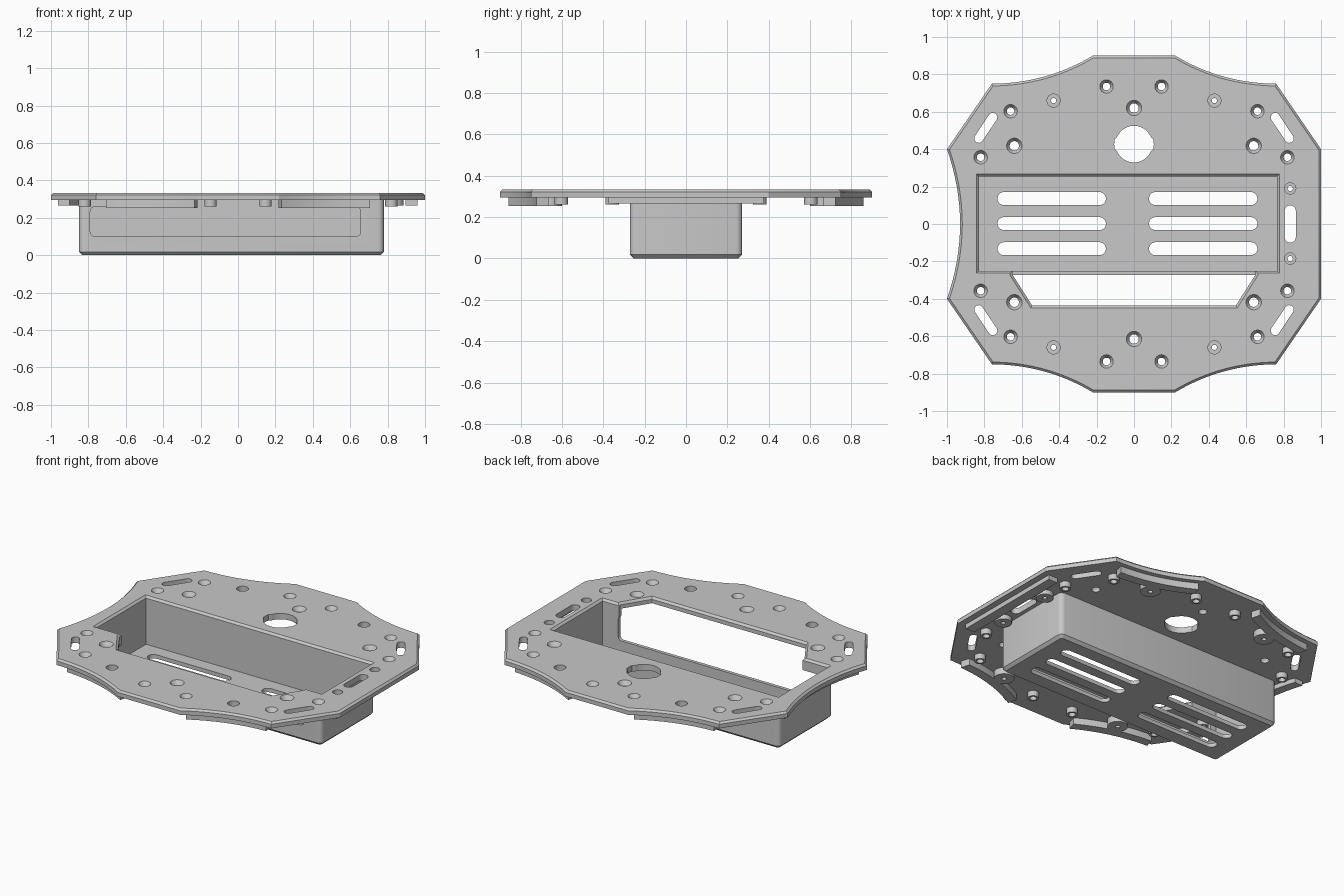
import bpy, bmesh, math
from mathutils import Vector, Matrix

cube = bpy.data.objects.get("Cube")
if cube:
    bpy.data.objects.remove(cube, do_unlink=True)

grey = bpy.data.materials.new("plain grey")
grey.use_nodes = True
colour = (0.58, 0.58, 0.58, 1)
grey.diffuse_color = colour
grey.node_tree.nodes["Principled BSDF"].inputs["Base Color"].default_value = colour

TOP, UNDER, OVER = 0.333, 0.295, 0.345


# ---- outline helpers (all counter-clockwise) ----
def circle(x, y, r, n=32):
    return [Vector((x + r * math.cos(math.tau * i / n), y + r * math.sin(math.tau * i / n)))
            for i in range(n)]


def rect(x0, y0, x1, y1):
    return [Vector(p) for p in ((x0, y0), (x1, y0), (x1, y1), (x0, y1))]


def round_rect(x0, y0, x1, y1, r, n=8):
    pts = []
    for k, (cx, cy) in enumerate(((x1 - r, y1 - r), (x0 + r, y1 - r), (x0 + r, y0 + r), (x1 - r, y0 + r))):
        for i in range(n + 1):
            a = (k + i / n) * math.pi / 2
            pts.append(Vector((cx + r * math.cos(a), cy + r * math.sin(a))))
    return pts


def slot(a, b, r, n=10):
    a, b = Vector(a), Vector(b)
    ang = math.atan2(b.y - a.y, b.x - a.x)
    pts = []
    for c, start in ((b, ang - math.pi / 2), (a, ang + math.pi / 2)):
        for i in range(n + 1):
            t = start + math.pi * i / n
            pts.append(c + Vector((math.cos(t), math.sin(t))) * r)
    return pts


def bow(a, b, sag, t0=0, t1=1, inset=0, n=16):
    """Curve from a to b, bending to the left of its direction."""
    a, b = Vector(a), Vector(b)
    d = (b - a).normalized()
    side = Vector((-d.y, d.x))
    ts = [t0 + (t1 - t0) * i / n for i in range(n + 1)]
    return [a.lerp(b, t) + side * (inset + sag * 4 * t * (1 - t)) for t in ts]


def grow(pts, d):
    """Move every side of an outline outward by d."""
    if not d:
        return pts
    out = []
    for i, p in enumerate(pts):
        u = (p - pts[i - 1]).normalized()
        v = (pts[(i + 1) % len(pts)] - p).normalized()
        n1, n2 = Vector((u.y, -u.x)), Vector((v.y, -v.x))
        out.append(p + (n1 + n2) * d / (1 + n1.dot(n2)))
    return out


def loft(bm, pts, levels):
    """Closed solid through outlines, one for each (height, growth)."""
    rings = [[bm.verts.new((p.x, p.y, z)) for p in grow(pts, d)] for z, d in levels]
    n = len(pts)
    for lo, hi in zip(rings, rings[1:]):
        for i in range(n):
            j = (i + 1) % n
            bm.faces.new((lo[i], lo[j], hi[j], hi[i]))
    bm.faces.new(rings[0][::-1])
    bm.faces.new(rings[-1])


def make(name, solids, matrix=None):
    bm = bmesh.new()
    for pts, levels in solids:
        loft(bm, pts, levels)
    if matrix:
        bm.transform(matrix)
    bmesh.ops.recalc_face_normals(bm, faces=bm.faces)
    me = bpy.data.meshes.new(name)
    bm.to_mesh(me)
    bm.free()
    me.materials.append(grey)
    ob = bpy.data.objects.new(name, me)
    bpy.context.collection.objects.link(ob)
    return ob


# ---- hole positions ----
both = (1, -1)
screws = [(sx * x, sy * y) for x, y in ((0.147, 0.735), (0.66, 0.603), (0.82, 0.357))
          for sx in both for sy in both]
big_screws = [(sx * 0.64, sy * 0.418) for sx in both for sy in both]
big_screws += [(0, 0.62), (0, -0.615)]
studs = [(sx * 0.43, sy * 0.66) for sx in both for sy in both]
side_studs = [(0.835, 0.19), (0.835, -0.185)]

# ---- deck plate: corners joined by straight and hollow sides ----
side_curves = [((0.76, 0.75), (0.22, 0.9)), ((-0.22, 0.9), (-0.76, 0.75)),
               ((-0.76, -0.75), (-0.22, -0.9)), ((0.22, -0.9), (0.76, -0.75))]
left_curve = ((-1, 0.4), (-1, -0.4))
SAG, LEFT_SAG = 0.038, 0.07
outline = [Vector((1, -0.4)), Vector((1, 0.4))]
for k, (a, b) in enumerate(side_curves):
    outline += bow(a, b, SAG)
    if k == 1:
        outline += bow(*left_curve, LEFT_SAG)
deck = make("deck_plate", [(outline, [(UNDER, 0), (TOP - 0.012, 0), (TOP, -0.012)])])

# ---- battery tray hanging under the deck ----
tray = make("tray", [(round_rect(-0.85, -0.272, 0.78, 0.272, 0.03, 4),
                      [(0, -0.018), (0.018, 0), (UNDER, 0)])])

# ---- stiffening ribs along the hollow sides and the straight side ----
rib_z = [(0.253, 0), (0.3, 0)]
side_rib_z = [(0.266, 0), (0.3, 0)]


def curved_rib(a, b, sag, t0, t1):
    return bow(a, b, sag, t0, t1, 0.03) + bow(a, b, sag, t0, t1, 0.09)[::-1]


ribs = [(curved_rib(a, b, SAG, *((0.08, 0.96) if abs(a[0]) > 0.5 else (0.04, 0.92))), rib_z)
        for a, b in side_curves]
ribs.append((curved_rib(*left_curve, LEFT_SAG, 0.03, 0.97), side_rib_z))
ribs.append((rect(0.895, -0.375, 0.96, 0.375), side_rib_z))
make("ribs", ribs)

# ---- bosses under the screw holes ----
bosses = make("screw_bosses",
              [(circle(x, y, 0.033), [(0.26, 0), (0.3, 0)]) for x, y in screws]
              + [(circle(x, y, 0.06), rib_z) for x, y in studs]
              + [(circle(x, y, 0.05), side_rib_z) for x, y in side_studs])

# ---- cutters ----
through = [(0.2, 0), (OVER, 0)]
holes = []
for spots, r in ((screws, 0.02), (big_screws, 0.025)):
    for x, y in spots:
        holes.append((circle(x, y, r), [(0.2, 0), (0.308, 0), (TOP, 0.016), (OVER, 0.023)]))
for spots, r in ((studs, 0.035), (side_studs, 0.03)):
    for x, y in spots:
        holes.append((circle(x, y, r), [(0.2, 0.014 - r), (0.276, 0.014 - r), (0.276, 0), (OVER, 0)]))
# cable hole with two flat ears
cable = [Vector((0, 0.427)) + p * (1.08 if abs(p.y) < 0.036 else 1) for p in circle(0, 0, 0.098, 48)]
holes.append((cable, through))
# strap slots in the deck
holes += [(slot((sx * 0.755, sy * 0.57), (sx * 0.83, sy * 0.458), 0.024), through)
          for sx in both for sy in both]
holes.append((slot((0.835, -0.07), (0.835, 0.07), 0.03), through))
# vents in the tray floor
holes += [(slot((x, y), (x + 0.51, y), 0.035), [(-0.1, 0), (0.1, 0)])
          for x in (-0.695, 0.115) for y in (-0.132, 0.002, 0.136)]
hole_cut = make("hole_cutter", holes)
flare = [(0.32, 0), (OVER, 0.025)]
room_cut = make("tray_cutter", [(rect(-0.83, -0.25, 0.765, 0.255), [(0.025, 0)] + flare)])
notch = [Vector(p) for p in ((-0.65, -0.24), (-0.65, -0.27), (-0.545, -0.435),
                             (0.545, -0.435), (0.65, -0.27), (0.65, -0.24))]
notch_cut = make("notch_cutter", [(notch, [(0.2, 0)] + flare)])
window_cut = make("window_cutter", [(round_rect(-0.79, 0.1, 0.655, 0.258, 0.025), [(0.2, 0), (0.33, 0)])],
                  Matrix.Rotation(math.pi / 2, 4, "X"))

cuts = {deck: (room_cut, notch_cut, hole_cut),
        tray: (room_cut, window_cut, notch_cut, hole_cut),
        bosses: (hole_cut,)}
for part, cutters in cuts.items():
    bpy.context.view_layer.objects.active = part
    for c in cutters:
        mod = part.modifiers.new(c.name, "BOOLEAN")
        mod.operation = "DIFFERENCE"
        mod.solver = "EXACT"
        mod.object = c
        bpy.ops.object.modifier_apply(modifier=mod.name)
for c in (hole_cut, room_cut, notch_cut, window_cut):
    bpy.data.objects.remove(c, do_unlink=True)

# ---- smooth the round walls, keep hard edges ----
bpy.ops.object.select_all(action="DESELECT")
for name in ("deck_plate", "tray", "ribs", "screw_bosses"):
    ob = bpy.data.objects[name]
    ob.select_set(True)
    bpy.context.view_layer.objects.active = ob
bpy.ops.object.shade_smooth_by_angle(angle=math.radians(25))
